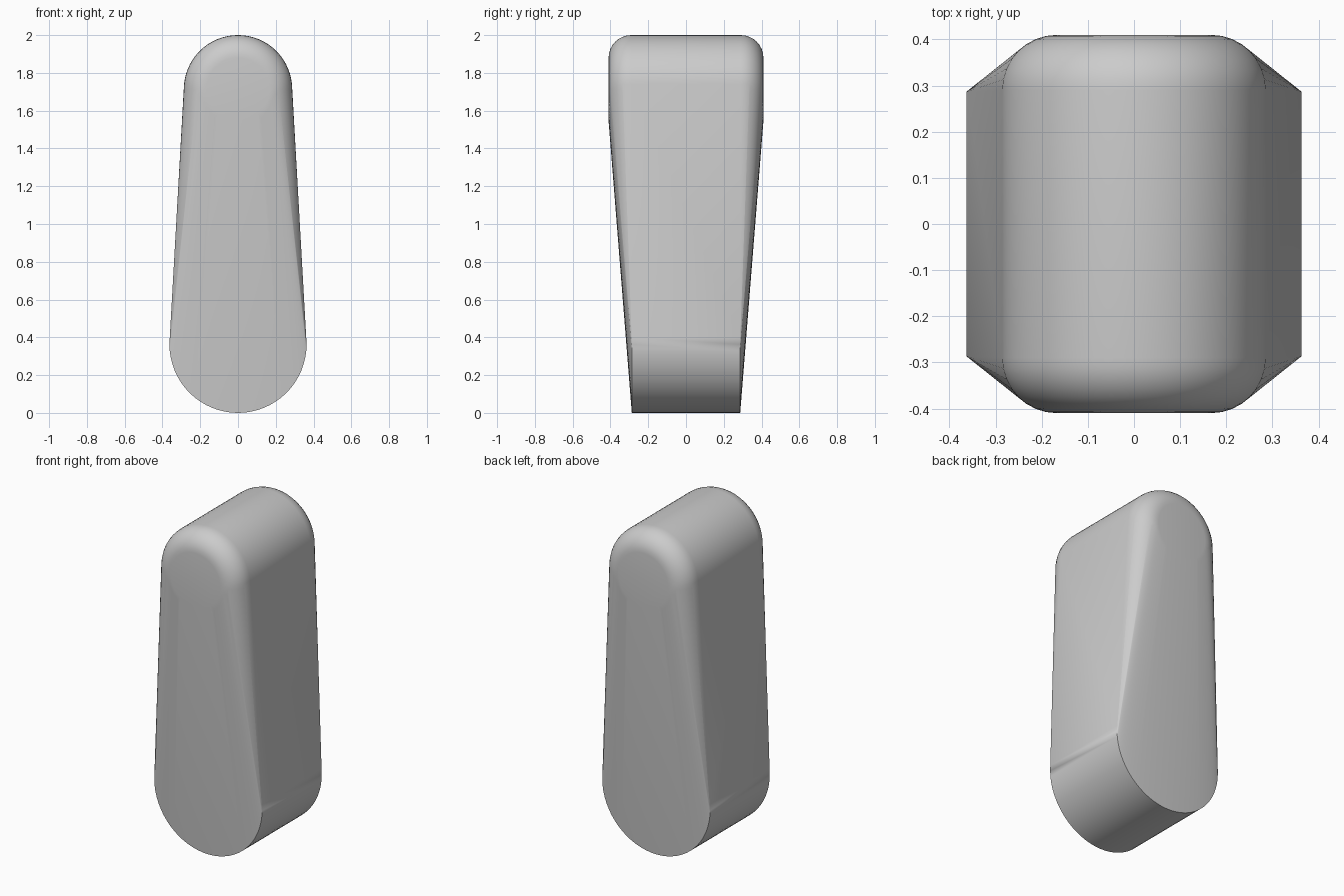
import bpy, bmesh, math

cube = bpy.data.objects.get("Cube")
if cube:
    bpy.data.objects.remove(cube)

SEGMENTS = 64
FILLET_STEPS = 8
BASE_RADIUS, BASE_DEPTH = 0.363, 0.287
TOP_RADIUS, TOP_DEPTH, FILLET = 0.287, 0.41, 0.12


def add_ring(bm, radius, y, z):
    """Circle of points facing the y axis."""
    for i in range(SEGMENTS):
        a = 2 * math.pi * i / SEGMENTS
        bm.verts.new((radius * math.sin(a), y, z + radius * math.cos(a)))


grey = bpy.data.materials.new("plain grey")
grey.use_nodes = True
colour = (0.6, 0.6, 0.6, 1)
grey.diffuse_color = colour
grey.node_tree.nodes["Principled BSDF"].inputs["Base Color"].default_value = colour

bm = bmesh.new()
for side in (-1, 1):
    # Wide, sharp-edged lower end
    add_ring(bm, BASE_RADIUS, side * BASE_DEPTH, BASE_RADIUS)
    # Narrow, deep upper end with rounded rims
    for k in range(FILLET_STEPS + 1):
        a = math.pi / 2 * k / FILLET_STEPS
        add_ring(bm, TOP_RADIUS - FILLET * (1 - math.cos(a)),
                 side * (TOP_DEPTH - FILLET * (1 - math.sin(a))), 2 - TOP_RADIUS)

# Skin stretched tightly around both ends
hull = bmesh.ops.convex_hull(bm, input=bm.verts)
loose = {v for v in hull["geom_interior"] + hull["geom_unused"]
         if isinstance(v, bmesh.types.BMVert)}
bmesh.ops.delete(bm, geom=list(loose), context="VERTS")
bmesh.ops.dissolve_limit(bm, angle_limit=math.radians(0.1),
                         verts=bm.verts, edges=bm.edges)
bmesh.ops.recalc_face_normals(bm, faces=bm.faces)

mesh = bpy.data.meshes.new("tapered_body")
bm.to_mesh(mesh)
bm.free()
mesh.materials.append(grey)
body = bpy.data.objects.new("tapered_body", mesh)
bpy.context.collection.objects.link(body)

bpy.ops.object.select_all(action="DESELECT")
body.select_set(True)
bpy.context.view_layer.objects.active = body
bpy.ops.object.shade_smooth_by_angle(angle=math.radians(30))
